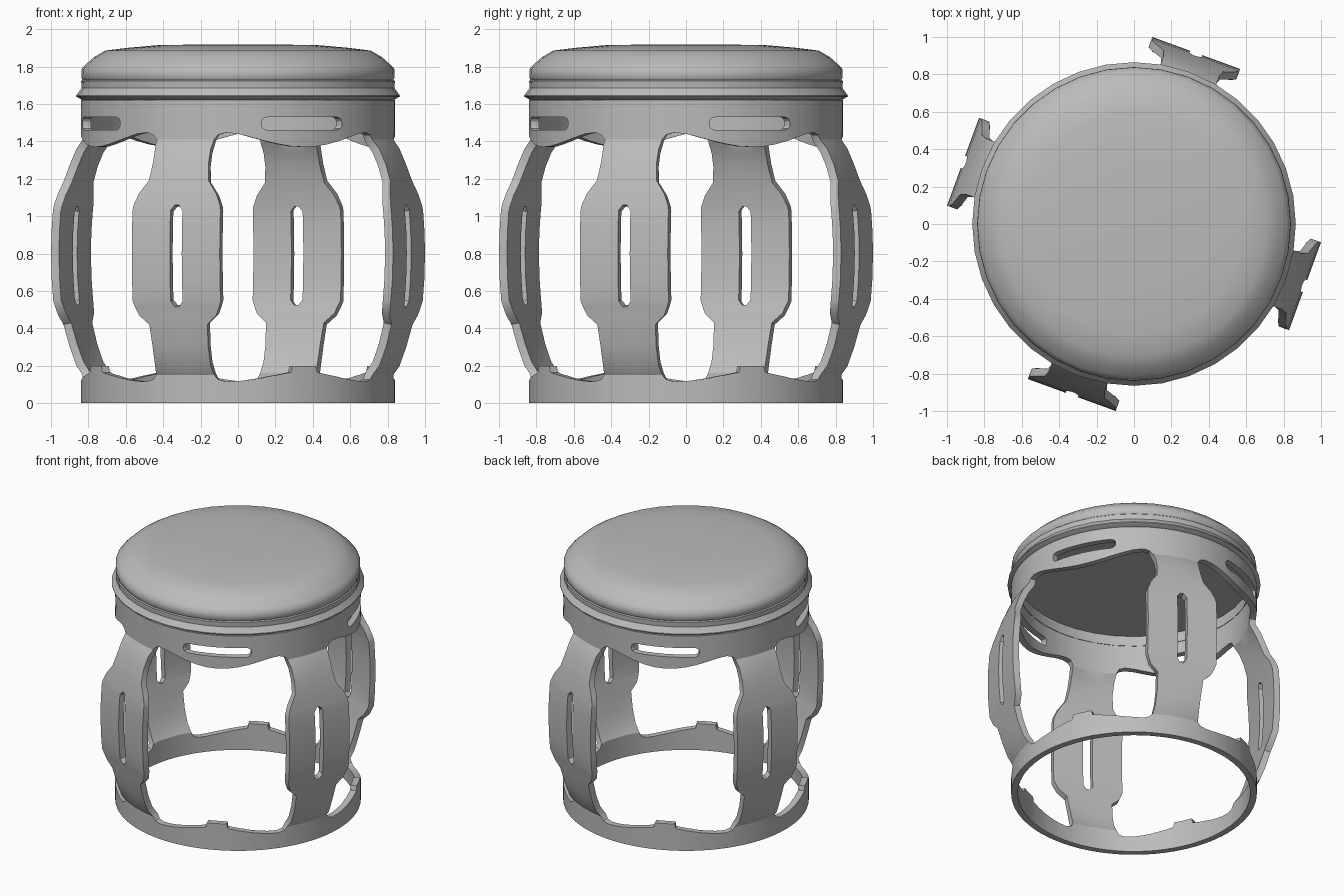
import bpy, bmesh, math
from mathutils import Matrix

cube = bpy.data.objects.get("Cube")
if cube:
    bpy.data.objects.remove(cube, do_unlink=True)

grey = bpy.data.materials.new("plain_grey")
grey.use_nodes = True
COLOUR = (0.5, 0.5, 0.5, 1)
grey.diffuse_color = COLOUR
grey.node_tree.nodes["Principled BSDF"].inputs["Base Color"].default_value = COLOUR

R = 0.84            # outer radius of both bands
WALL = 0.045        # frame thickness
TOP = 1.62          # top of the frame
LEG_ANGLE = -20     # direction of the first leg, degrees
LEG_HALF = 0.165    # half width of a leg where it meets the bands


def finish(bm, name, angle, wall=0):
    """Turn a bmesh into a shaded object, optionally thickened inwards."""
    mesh = bpy.data.meshes.new(name)
    bm.to_mesh(mesh)
    bm.free()
    obj = bpy.data.objects.new(name, mesh)
    bpy.context.collection.objects.link(obj)
    mesh.materials.append(grey)
    bpy.ops.object.select_all(action='DESELECT')
    obj.select_set(True)
    bpy.context.view_layer.objects.active = obj
    if wall:
        mod = obj.modifiers.new("wall", 'SOLIDIFY')
        mod.thickness = wall
        mod.offset = -1
        bpy.ops.object.modifier_apply(modifier=mod.name)
    bpy.ops.object.shade_smooth_by_angle(angle=math.radians(angle))


def skin(bm, rows, is_hole=lambda i, j: False):
    """Fill a grid of points (rows go up, columns go anticlockwise)."""
    grid = [[bm.verts.new(p) for p in row] for row in rows]
    for i in range(len(grid) - 1):
        for j in range(len(grid[0]) - 1):
            if not is_hole(i, j):
                bm.faces.new((grid[i][j], grid[i][j + 1],
                              grid[i + 1][j + 1], grid[i + 1][j]))


def lathe(name, profile, angle):
    """Spin (radius, height) points, listed upwards on the outside, around z."""
    bm = bmesh.new()
    verts = [bm.verts.new((r, 0, z)) for r, z in profile]
    edges = [bm.edges.new(pair) for pair in zip(verts, verts[1:])]
    bmesh.ops.spin(bm, geom=verts + edges, cent=(0, 0, 0), axis=(0, 0, 1),
                   angle=math.tau, steps=36, use_duplicate=False)
    bmesh.ops.remove_doubles(bm, verts=bm.verts, dist=0.0005)
    bmesh.ops.recalc_face_normals(bm, faces=bm.faces)
    finish(bm, name, angle)


# Leg: height, distance from the axis, half width, half width of its slot
leg = [
    (0.00, R, LEG_HALF, 0.03), (0.15, R, LEG_HALF, 0.03),
    (0.20, 0.872, 0.158, 0.03), (0.30, 0.905, 0.158, 0.03),
    (0.42, 0.934, 0.165, 0.02),
    (0.47, 0.943, 0.22, 0.015), (0.515, 0.953, 0.24, 0.012),
    (0.545, 0.96, 0.25, 0.034), (0.66, 0.969, 0.25, 0.034),
    (0.80, 0.973, 0.25, 0.034), (0.92, 0.97, 0.25, 0.034),
    (1.03, 0.962, 0.25, 0.034), (1.06, 0.957, 0.245, 0.012),
    (1.12, 0.945, 0.22, 0.015), (1.19, 0.93, 0.17, 0.02),
    (1.28, 0.903, 0.158, 0.03),
    (1.36, 0.872, 0.158, 0.03), (1.41, R, LEG_HALF, 0.03),
    (1.46, R, LEG_HALF, 0.03), (1.53, R, LEG_HALF, 0.03),
    (TOP, R, LEG_HALF, 0.03),
]


def leg_row(z, a, w, slot):
    """Curved like the bands where they meet, flat where the leg bulges."""
    curve = max(0, (0.94 - a) / (0.94 - R))
    m = (w + slot) / 2
    return [(a - curve * (R - math.sqrt(R * R - t * t)), t, z)
            for t in (-w, -m, -slot, slot, m, w)]


def leg_hole(i, j):
    return j == 2 and 0.5 < leg[i][0] < 1.05


# Bands: angle from the middle of the opening, lower edge, upper edge
EDGE = 45 - math.degrees(math.asin(LEG_HALF / R))
SLOT_END = 16.4
half = [
    (EDGE, 0.15, 1.41), (32.3, 0.127, 1.435), (29.5, 0.115, 1.447),
    (25, 0.118, 1.44), (21, 0.125, 1.425), (SLOT_END, 0.135, 1.407),
    (15.7, 0.137, 1.404), (14.2, 0.142, 1.399), (10, 0.152, 1.385),
    (5.3, 0.165, 1.374), (4.7, 0.20, 1.373),
]
band = ([(-e, lo, hi) for e, lo, hi in half] + [(0, 0.20, 1.37)]
        + half[::-1])


def on_band(e, z):
    d = math.radians(45 + e)
    return (R * math.cos(d), R * math.sin(d), z)


def slot_half(e):
    return {SLOT_END: 0.012, 15.7: 0.027}.get(abs(e), 0.035)


def band_hole(i, j):
    return i == 1 and band[j][0] >= -SLOT_END and band[j + 1][0] <= SLOT_END


# Frame: one leg with one stretch of both bands, repeated four times
bm = bmesh.new()
skin(bm, [leg_row(*r) for r in leg], leg_hole)
skin(bm, [[on_band(e, 0) for e, lo, hi in band],
          [on_band(e, lo) for e, lo, hi in band]])
skin(bm, [[on_band(e, hi) for e, lo, hi in band],
          [on_band(e, 1.495 - slot_half(e)) for e, lo, hi in band],
          [on_band(e, 1.495 + slot_half(e)) for e, lo, hi in band],
          [on_band(e, TOP) for e, lo, hi in band]], band_hole)
quarter = bm.verts[:] + bm.edges[:] + bm.faces[:]
for k in (1, 2, 3):
    copy = bmesh.ops.duplicate(bm, geom=quarter)["geom"]
    bmesh.ops.rotate(bm, cent=(0, 0, 0),
                     matrix=Matrix.Rotation(math.radians(90 * k), 3, 'Z'),
                     verts=[g for g in copy if isinstance(g, bmesh.types.BMVert)])
bmesh.ops.remove_doubles(bm, verts=bm.verts, dist=0.001)
bmesh.ops.rotate(bm, cent=(0, 0, 0), verts=bm.verts,
                 matrix=Matrix.Rotation(math.radians(LEG_ANGLE), 3, 'Z'))
finish(bm, "stool_frame", 30, WALL)

# Seat base: recessed underside, thin flared lip and upright rim
lathe("seat_base", [
    (0, 1.695), (0.793, 1.695), (0.793, 1.62), (0.835, 1.622), (0.865, 1.64),
    (0.865, 1.646), (0.848, 1.668), (0.836, 1.685), (0.839, 1.722),
    (0.832, 1.728), (0, 1.728),
], 30)

# Padded cushion
lathe("seat_cushion", [
    (0.80, 1.728), (0.83, 1.728), (0.837, 1.738), (0.838, 1.785),
    (0.815, 1.81), (0.77, 1.85), (0.71, 1.885), (0.59, 1.9), (0.43, 1.914),
    (0.2, 1.918), (0, 1.919),
], 50)
